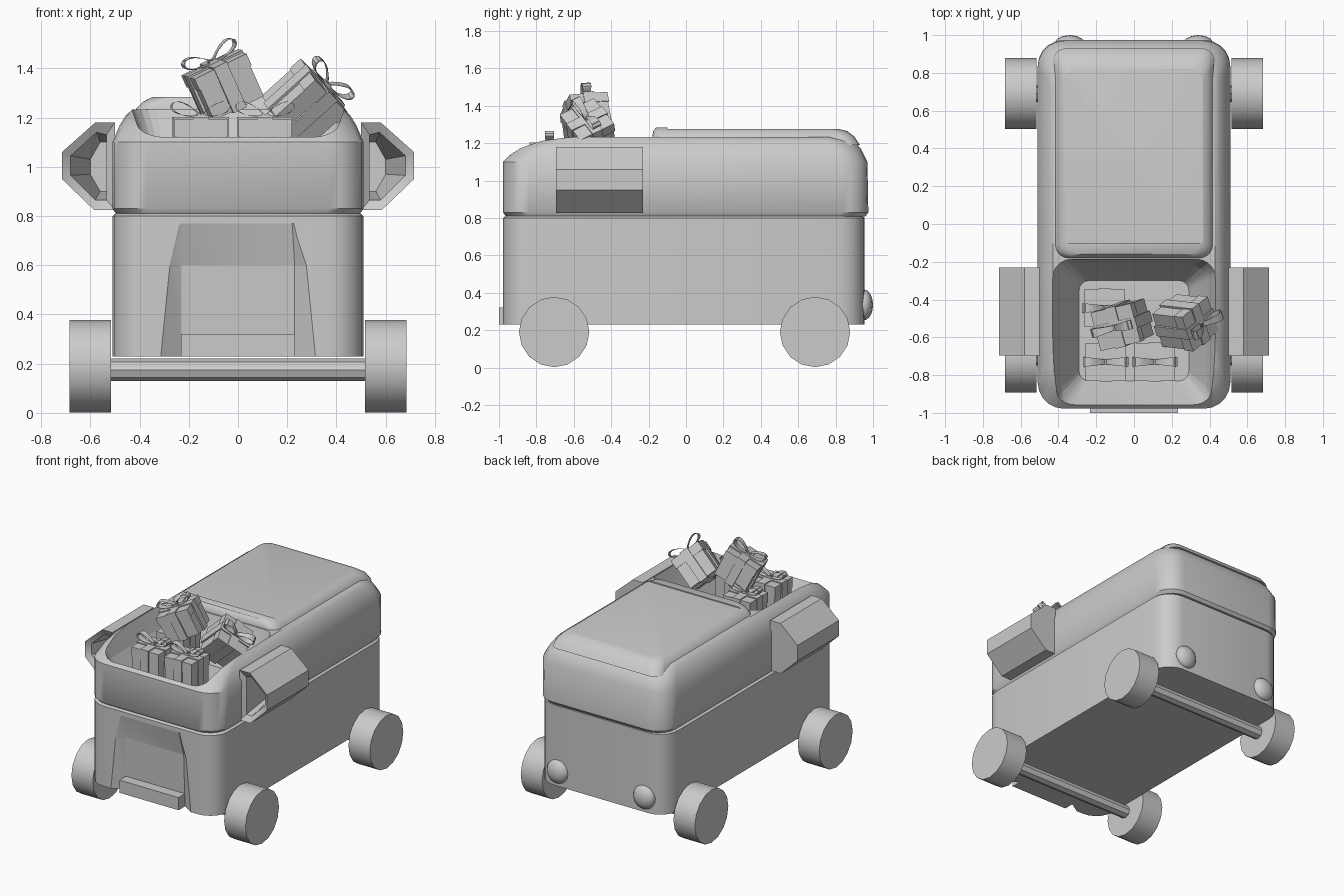
import bpy, bmesh, math
from mathutils import Matrix, Vector

cube = bpy.data.objects.get("Cube")
if cube:
    bpy.data.objects.remove(cube)

grey = bpy.data.materials.new("plain_grey")
grey.use_nodes = True
colour = (0.6, 0.6, 0.6, 1)
grey.diffuse_color = colour
grey.node_tree.nodes["Principled BSDF"].inputs["Base Color"].default_value = colour


def finish(name, bm, smooth=35):
    bmesh.ops.recalc_face_normals(bm, faces=bm.faces)
    mesh = bpy.data.meshes.new(name)
    bm.to_mesh(mesh)
    bm.free()
    mesh.materials.append(grey)
    ob = bpy.data.objects.new(name, mesh)
    bpy.context.collection.objects.link(ob)
    activate(ob)
    if smooth:
        bpy.ops.object.shade_smooth_by_angle(angle=math.radians(smooth))
    return ob


def activate(ob):
    bpy.ops.object.select_all(action='DESELECT')
    ob.select_set(True)
    bpy.context.view_layer.objects.active = ob


def loft(name, rings, smooth=35):
    """Skin a stack of equal-length rings and cap both ends."""
    bm = bmesh.new()
    rows = [[bm.verts.new(p) for p in ring] for ring in rings]
    n = len(rows[0])
    for a, b in zip(rows, rows[1:]):
        for i in range(n):
            j = (i + 1) % n
            bm.faces.new((a[i], a[j], b[j], b[i]))
    bm.faces.new(rows[0][::-1])
    bm.faces.new(rows[-1])
    return finish(name, bm, smooth)


def rounded(z, hx, y0, y1, r, steps=5):
    """Horizontal rounded rectangle."""
    pts = []
    corners = [(hx - r, y1 - r), (r - hx, y1 - r), (r - hx, y0 + r), (hx - r, y0 + r)]
    for k, (cx, cy) in enumerate(corners):
        for i in range(steps + 1):
            a = (k + i / steps) * math.pi / 2
            pts.append((cx + r * math.cos(a), cy + r * math.sin(a), z))
    return pts


def rect(z, hx, y0, y1):
    return [(-hx, y0, z), (hx, y0, z), (hx, y1, z), (-hx, y1, z)]


def carve(ob, cutter):
    cutter.hide_render = True
    mod = ob.modifiers.new("carve", 'BOOLEAN')
    mod.operation, mod.solver, mod.object = 'DIFFERENCE', 'EXACT', cutter
    activate(ob)
    bpy.ops.object.modifier_apply(modifier=mod.name)
    bpy.data.objects.remove(cutter)
    bpy.ops.object.shade_smooth_by_angle(angle=math.radians(35))


def add_box(bm, centre, size):
    m = Matrix.Translation(centre) @ Matrix.Diagonal((*size, 1))
    bmesh.ops.create_cube(bm, size=1, matrix=m)


def box(name, centre, size):
    bm = bmesh.new()
    add_box(bm, centre, size)
    return finish(name, bm, 0)


# Lower body with a hollow in its front
body = loft("lower_body", [rounded(z, 0.51 - d, -0.978 + d, 0.955 - d, 0.14)
                           for z, d in ((0.23, 0), (0.8, 0), (0.812, 0.015))])
hollow = loft("front_hollow", [
    [(-w, -1.1, z), (w, -1.1, z), (w, -0.98, z), (v, -0.978 + d, z), (-v, -0.978 + d, z), (-w, -0.98, z)]
    for z, w, v, d in ((0.2, 0.32, 0.23, 0.055), (0.6, 0.28, 0.23, 0.04), (0.77, 0.24, 0.22, 0.001))], 0)
carve(body, hollow)
box("front_step", (0, -0.93, 0.275), (0.465, 0.14, 0.09))

# Upper shell with the open tub
layers = [(0.808, 0.495, -0.963, 0.96), (0.83, 0.51, -0.978, 0.975), (1.1, 0.51, -0.978, 0.97),
          (1.17, 0.48, -0.91, 0.935), (1.21, 0.455, -0.83, 0.9), (1.232, 0.43, -0.74, 0.85)]
shell = loft("upper_shell", [rounded(*layer, 0.14) for layer in layers], 40)
tub = loft("tub_cutter", [rounded(0.93, 0.29, -0.83, -0.3, 0.05),
                          rounded(1.1, 0.385, -0.945, -0.22, 0.08),
                          rounded(1.26, 0.44, -1.04, -0.18, 0.1)], 0)
carve(shell, tub)

# Raised lid with its sunken panel
lid = loft("lid", [rounded(z, 0.43 - d, -0.18 + e, 0.93 - b, 0.07) for z, d, e, b in
                   ((1.19, 0, 0, 0), (1.235, 0.015, 0, 0.03), (1.265, 0.045, 0.005, 0.07),
                    (1.283, 0.08, 0.02, 0.14))], 50)
carve(lid, box("panel_cutter", (0, 0.365, 1.325), (0.735, 0.93, 0.1)))

# Side pods, open towards the front
hexagon = [(0.5, 1.18), (0.58, 1.18), (0.715, 1.06), (0.715, 0.95), (0.585, 0.825), (0.5, 0.825)]
inner = [(0.535, 1.13), (0.575, 1.14), (0.68, 1.045), (0.68, 0.965), (0.58, 0.865), (0.535, 0.865)]
deep = [(0.53, 1.1), (0.56, 1.1), (0.6, 1.03), (0.6, 0.97), (0.56, 0.9), (0.53, 0.9)]
for side, label in ((1, "left"), (-1, "right")):
    loft(label + "_side_pod", [[(side * x, y, z) for x, z in ring] for y, ring in
                               ((-0.23, hexagon), (-0.695, hexagon), (-0.67, inner), (-0.4, deep))])


def cylinder(name, centre, radius, length, sides):
    bm = bmesh.new()
    m = Matrix.Translation(centre) @ Matrix.Rotation(math.pi / 2, 4, 'Y')
    bmesh.ops.create_cone(bm, cap_ends=True, segments=sides, radius1=radius,
                          radius2=radius, depth=length, matrix=m)
    return finish(name, bm, 40)


# Axles and wheels
for y, end in ((-0.705, "front"), (0.69, "rear")):
    cylinder(end + "_axle", (0, y, 0.175), 0.045, 1.08, 8)
    for side, label in ((1, "left"), (-1, "right")):
        cylinder(f"{end}_{label}_wheel", (side * 0.6, y, 0.19), 0.188, 0.168, 16)

# Rear lamps
for side, label in ((1, "left"), (-1, "right")):
    bm = bmesh.new()
    m = Matrix.Translation((side * 0.34, 0.95, 0.335)) @ Matrix.Diagonal((0.083, 0.05, 0.083, 1))
    bmesh.ops.create_uvsphere(bm, u_segments=14, v_segments=10, radius=1, matrix=m)
    finish(label + "_rear_lamp", bm, 60)


def bow_loop(bm, side, top):
    """Closed teardrop ribbon loop rising from the middle of the gift."""
    width, thick, length, count = 0.05, 0.006, 0.125, 14
    tilt = math.radians(24)
    rings = []
    for i in range(count):
        t = 2 * math.pi * i / count
        u = (1 - math.cos(t)) / 2
        v = 0.032 * math.sin(t) * math.sin(t / 2)
        out = Vector((math.cos(t / 2 - math.pi / 2), 0, math.cos(t))).normalized() * thick
        p = Vector((u * length, 0, v))
        ring = []
        for q in (p, p + out):
            x = q.x * math.cos(tilt) - q.z * math.sin(tilt)
            z = q.x * math.sin(tilt) + q.z * math.cos(tilt)
            ring.append((side * x, z + top))
        (a, b) = ring
        half = width / 2 * (0.5 + 0.5 * u)
        rings.append([bm.verts.new((x, y, z)) for (x, z), y in
                      ((a, -half), (a, half), (b, half), (b, -half))])
    for i in range(count):
        r, s = rings[i], rings[(i + 1) % count]
        for k in range(4):
            j = (k + 1) % 4
            bm.faces.new((r[k], r[j], s[j], s[k]))


def gift(name, centre, size, turn, lean, pitch=0):
    bm = bmesh.new()
    w, d, h = size
    add_box(bm, (0, 0, 0), size)
    # Lid rim, crossed ribbons and knot
    add_box(bm, (0, 0, h * 0.36), (w + 0.01, d + 0.01, h * 0.28))
    add_box(bm, (0, 0, 0), (0.06, d + 0.022, h + 0.014))
    add_box(bm, (0, 0, 0), (w + 0.022, 0.06, h + 0.014))
    add_box(bm, (0, 0, h / 2 + 0.01), (0.035, 0.03, 0.02))
    for side in (1, -1):
        bow_loop(bm, side, h / 2 + 0.008)
    m = (Matrix.Translation(centre) @ Matrix.Rotation(math.radians(lean), 4, 'Y')
         @ Matrix.Rotation(math.radians(pitch), 4, 'X') @ Matrix.Rotation(math.radians(turn), 4, 'Z'))
    bmesh.ops.transform(bm, matrix=m, verts=bm.verts)
    finish(name, bm, 30)


# Gifts in the tub
upright = (0.205, 0.19, 0.26)
gift("front_right_gift", (-0.15, -0.73, 1.065), upright, 0, 0)
gift("front_left_gift", (0.11, -0.73, 1.065), upright, 0, 0)
gift("back_right_gift", (-0.155, -0.445, 1.065), upright, 0, 0)
gift("top_gift", (-0.06, -0.53, 1.33), (0.23, 0.2, 0.19), 12, -24, 10)
gift("leaning_gift", (0.27, -0.52, 1.255), (0.21, 0.2, 0.22), 30, 48, 5)
